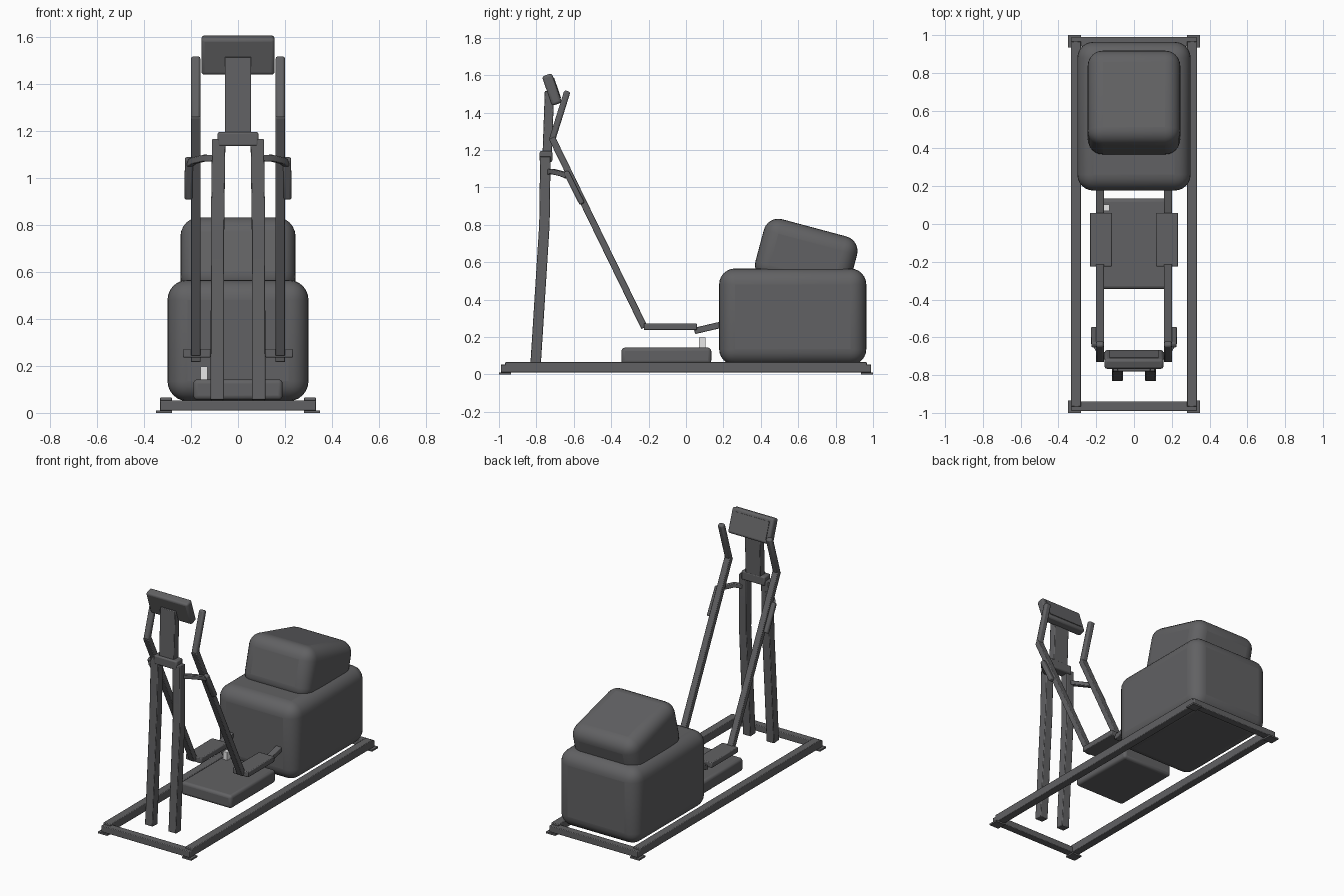
import bpy, bmesh, math
from mathutils import Matrix, Vector

cube = bpy.data.objects.get("Cube")
if cube:
    bpy.data.objects.remove(cube, do_unlink=True)


def material(name, rgb):
    m = bpy.data.materials.new(name)
    m.use_nodes = True
    m.diffuse_color = (*rgb, 1)
    m.node_tree.nodes["Principled BSDF"].inputs["Base Color"].default_value = (*rgb, 1)
    return m


GREY = material("dark grey", (0.12, 0.12, 0.125))
PALE = material("pale grey", (0.8, 0.8, 0.8))


def finish(name, bm, mat, bevel, segments, mirror):
    bmesh.ops.recalc_face_normals(bm, faces=bm.faces)
    me = bpy.data.meshes.new(name)
    bm.to_mesh(me)
    bm.free()
    me.materials.append(mat)
    ob = bpy.data.objects.new(name, me)
    bpy.context.collection.objects.link(ob)
    if bevel:
        mod = ob.modifiers.new("Rounding", 'BEVEL')
        mod.width = bevel
        mod.segments = segments
        mod.limit_method = 'ANGLE'
    for axis in mirror:
        mod = ob.modifiers.new("Mirror " + axis, 'MIRROR')
        mod.use_axis = [axis == a for a in "XYZ"]
        mod.use_mirror_merge = False
    bpy.ops.object.select_all(action='DESELECT')
    ob.select_set(True)
    bpy.context.view_layer.objects.active = ob
    if bevel:
        bpy.ops.object.shade_smooth_by_angle(angle=math.radians(35))
    return ob


def box(name, x, y, z, tilt=0, mat=GREY, bevel=0.0, segments=2, mirror=""):
    """Box from x, y, z ranges, tilted about its own centre around x."""
    bm = bmesh.new()
    bmesh.ops.create_cube(bm, size=1)
    lo, hi = Vector((x[0], y[0], z[0])), Vector((x[1], y[1], z[1]))
    bm.transform(Matrix.Translation((lo + hi) / 2)
                 @ Matrix.Rotation(math.radians(tilt), 4, 'X')
                 @ Matrix.Diagonal((*(hi - lo), 1)))
    return finish(name, bm, mat, bevel, segments, mirror)


def bar(name, path, width, depth, ref=(1, 0, 0), bevel=0.004, mirror="X"):
    """Rectangular tube swept along a path."""
    bm = bmesh.new()
    pts = [Vector(p) for p in path]
    rings = []
    for i, p in enumerate(pts):
        a = (p - pts[i - 1]).normalized() if i else Vector()
        b = (pts[i + 1] - p).normalized() if i < len(pts) - 1 else Vector()
        t = (a + b).normalized()
        r = Vector(ref)
        s = (r - t * r.dot(t)).normalized()
        n = t.cross(s)
        rings.append([bm.verts.new(p + s * width / 2 * u + n * depth / 2 * v)
                      for u, v in ((-1, -1), (1, -1), (1, 1), (-1, 1))])
    for r0, r1 in zip(rings, rings[1:]):
        for k in range(4):
            j = (k + 1) % 4
            bm.faces.new((r0[k], r0[j], r1[j], r1[k]))
    bm.faces.new(rings[0])
    bm.faces.new(rings[-1])
    return finish(name, bm, GREY, bevel, 2, mirror)


# Floor frame
box("side_rail", (0.28, 0.333), (-0.967, 0.967), (0.01, 0.065), bevel=0.004, mirror="X")
box("cross_rail", (-0.333, 0.333), (0.94, 0.99), (0.01, 0.053), bevel=0.004, mirror="Y")
box("corner_foot", (0.28, 0.35), (0.935, 1.0), (0, 0.011), mirror="XY")

# Rear housing
box("lower_housing", (-0.3, 0.3), (0.177, 0.964), (0.05, 0.566), bevel=0.085, segments=6)
box("upper_housing", (-0.245, 0.245), (0.385, 0.901), (0.455, 0.789), tilt=-15,
    bevel=0.08, segments=6)

# Centre step and its small post
box("step_platform", (-0.19, 0.19), (-0.345, 0.135), (0.055, 0.143), bevel=0.018, segments=3)
box("step_post", (-0.16, -0.13), (0.07, 0.103), (0.13, 0.197), mat=PALE)

# Pedals and swinging arms
box("pedal", (0.117, 0.234), (-0.225, 0.058), (0.236, 0.273), bevel=0.005, mirror="X")
bar("pedal_link", [(0.18, 0.045, 0.232), (0.18, 0.25, 0.28)], 0.042, 0.034)
bar("swing_arm", [(0.18, -0.222, 0.25), (0.18, -0.717, 1.265)], 0.042, 0.036)
bar("arm_handle", [(0.18, -0.717, 1.25), (0.18, -0.634, 1.515)], 0.04, 0.034, bevel=0.01)

# Front posts and column
bar("front_post", [(0.088, -0.804, 0.055), (0.087, -0.757, 0.8), (0.082, -0.752, 1.165)],
    0.057, 0.056)
box("post_collar", (-0.087, 0.087), (-0.782, -0.715), (1.135, 1.195), bevel=0.008)
bar("console_column", [(0, -0.742, 1.18), (0, -0.73, 1.515)], 0.112, 0.05, mirror="")

# Fixed hand grips
bar("grip_bracket", [(0.09, -0.735, 1.082), (0.14, -0.715, 1.085), (0.19, -0.665, 1.073),
                     (0.208, -0.635, 1.06)], 0.028, 0.028, ref=(0, 0, 1))
bar("hand_grip", [(0.209, -0.643, 1.085), (0.211, -0.555, 0.912)], 0.034, 0.03, bevel=0.008)

# Console with a raised display panel on the user's side
box("console", (-0.156, 0.156), (-0.745, -0.689), (1.44, 1.606), tilt=19, bevel=0.014, segments=3)
tilt = math.radians(19)
cy, cz = -0.717 + 0.029 * math.cos(tilt), 1.523 + 0.029 * math.sin(tilt)
box("display_panel", (-0.13, 0.13), (cy - 0.003, cy + 0.003), (cz - 0.058, cz + 0.058), tilt=19)
